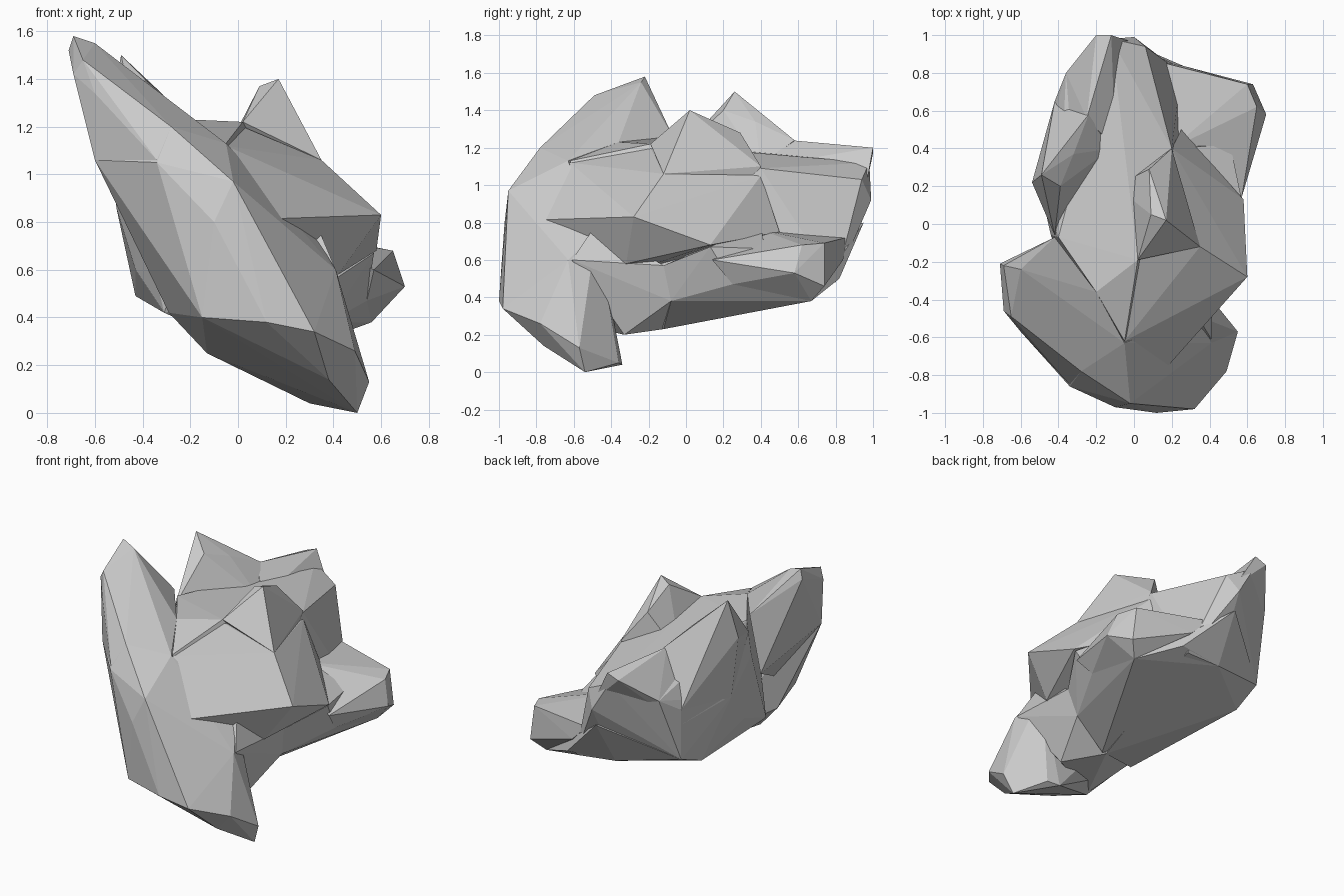
import bpy, bmesh


def hull(name, pts):
    """Faceted convex chunk spanned by a few corner points."""
    bm = bmesh.new()
    for p in pts:
        bm.verts.new(p)
    bmesh.ops.convex_hull(bm, input=bm.verts[:])
    inner = [v for v in bm.verts if not v.link_faces]
    bmesh.ops.delete(bm, geom=inner, context='VERTS')
    bmesh.ops.recalc_face_normals(bm, faces=bm.faces[:])
    me = bpy.data.meshes.new(name)
    bm.to_mesh(me)
    bm.free()
    ob = bpy.data.objects.new(name, me)
    bpy.context.collection.objects.link(ob)
    return ob


# central mass
core = hull("rock", [
    (-.2, -.36, 1.23), (.02, -.19, 1.22), (-.05, -.62, 1.13), (-.4, -.07, 1.22),
    (.2, .4, 1.09), (-.12, .98, 1.12), (.06, .94, 1.03), (0, .99, .92),
    (.13, .86, .7), (.25, .8, .48), (-.02, .77, .5), (-.42, .65, .57),
    (-.42, .65, .9), (-.36, .8, 1.0), (-.43, .45, .49), (-.51, .25, .86),
    (-.44, -.06, 1.0), (-.43, 0, .6), (-.31, -.4, .42), (.3, -.3, .5),
    (.12, -.12, .23)])

# big leaning front slab, upper left to lower right
front_slab = hull("front_slab", [
    (-.28, -.78, 1.2), (-.05, -.63, 1.13), (-.02, -.95, .97), (.03, -.94, .8),
    (-.1, -.97, .8), (.12, -1, .38), (.32, -.98, .34), (-.15, -.94, .4),
    (-.34, -.86, 1.05), (-.6, -.57, 1.06), (-.29, -.55, .42), (-.13, -.6, .25),
    (.41, -.63, .6), (.49, -.78, .26), (.38, -.76, .14), (.55, -.57, .13),
    (.5, -.54, 0), (.38, -.36, .05), (.3, -.34, .04), (.32, -.48, .75)])

# tall horn at the upper left of the front
front_horn = hull("front_horn", [
    (-.69, -.22, 1.58), (-.71, -.21, 1.52), (-.6, -.24, 1.55), (-.69, -.46, 1.42),
    (-.65, -.49, 1.48), (-.6, -.57, 1.34), (-.28, -.78, 1.2), (-.34, -.85, 1.06),
    (-.2, -.36, 1.23), (-.05, -.63, 1.13), (-.42, -.07, 1.26), (-.6, -.57, 1.06),
    (-.48, -.1, .87), (-.25, -.6, .6)])

# right hand crest and its overhanging ledge
right_crest = hull("right_crest", [
    (.17, .02, 1.4), (.09, .05, 1.37), (.02, -.19, 1.22), (.08, .29, 1.28),
    (.35, -.12, 1.06), (.2, .4, 1.1), (-.1, .2, 1.0), (.2, .2, .7)])
ledge = hull("ledge", [
    (.6, -.28, .83), (.34, -.48, .8), (.35, -.12, 1.06), (.02, -.19, 1.2),
    (-.05, -.62, 1.12), (.03, -.92, .81), (.58, .13, .68), (.42, -.32, .58),
    (.2, -.4, .5), (.25, .5, .75), (.2, .4, 1.05)])

# left rear fin and the ridge running back from it
left_fin = hull("left_fin", [
    (-.49, .26, 1.5), (-.54, .22, 1.25), (-.39, .2, 1.4), (-.42, -.06, 1.15),
    (-.32, .37, 1.34), (-.24, .58, 1.24), (-.51, .25, .86), (-.12, .4, 1.1),
    (-.42, .65, .9)])
rear_ridge = hull("rear_ridge", [
    (-.25, .56, 1.24), (-.2, 1, 1.17), (-.12, 1, 1.2), (-.2, .78, 1.16),
    (-.36, .8, 1.0), (-.42, .65, .8), (-.5, .3, .86), (-.1, .4, 1.1),
    (0, .96, .98)])

# low shelf on the right and the knob at its rear end
shelf = hull("shelf", [
    (.42, -.12, .57), (.57, .13, .67), (.54, .25, .47), (.38, -.08, .38),
    (.15, -.12, .23), (.4, .48, .37), (.51, .42, .66), (.2, .4, .8), (-.1, .2, .45)])
knob = hull("knob", [
    (.65, .62, .68), (.7, .58, .53), (.6, .74, .69), (.63, .74, .46),
    (.56, .67, .38), (.4, .48, .37), (.51, .42, .66), (.57, .14, .6),
    (.54, .25, .47), (.25, .84, .6), (.13, .86, .72), (.2, .4, .76)])

# underside, and the neck joining it to the slab
belly = hull("belly", [
    (.56, .67, .38), (.4, .48, .37), (.15, -.12, .23), (.38, -.08, .38),
    (-.43, .45, .49), (-.42, .65, .57), (-.31, -.4, .43), (.3, .82, .5),
    (-.02, .77, .5), (0, .95, .8), (.54, .25, .47)])
neck = hull("neck", [
    (.41, -.61, .6), (.33, -.48, .79), (.36, -.41, .62), (.34, -.4, .43),
    (.3, -.33, .2), (.2, -.22, .24), (.12, -.12, .23), (.38, -.08, .38),
    (.42, -.12, .57), (-.13, -.59, .26), (-.29, -.4, .43), (.1, -.6, .6)])

# fuse all chunks into one solid
for part in (front_slab, front_horn, right_crest, ledge, left_fin, rear_ridge,
             shelf, knob, belly, neck):
    mod = core.modifiers.new(part.name, 'BOOLEAN')
    mod.operation = 'UNION'
    mod.solver = 'EXACT'
    mod.object = part
    bpy.context.view_layer.objects.active = core
    bpy.ops.object.modifier_apply(modifier=mod.name)
    bpy.data.objects.remove(part)
